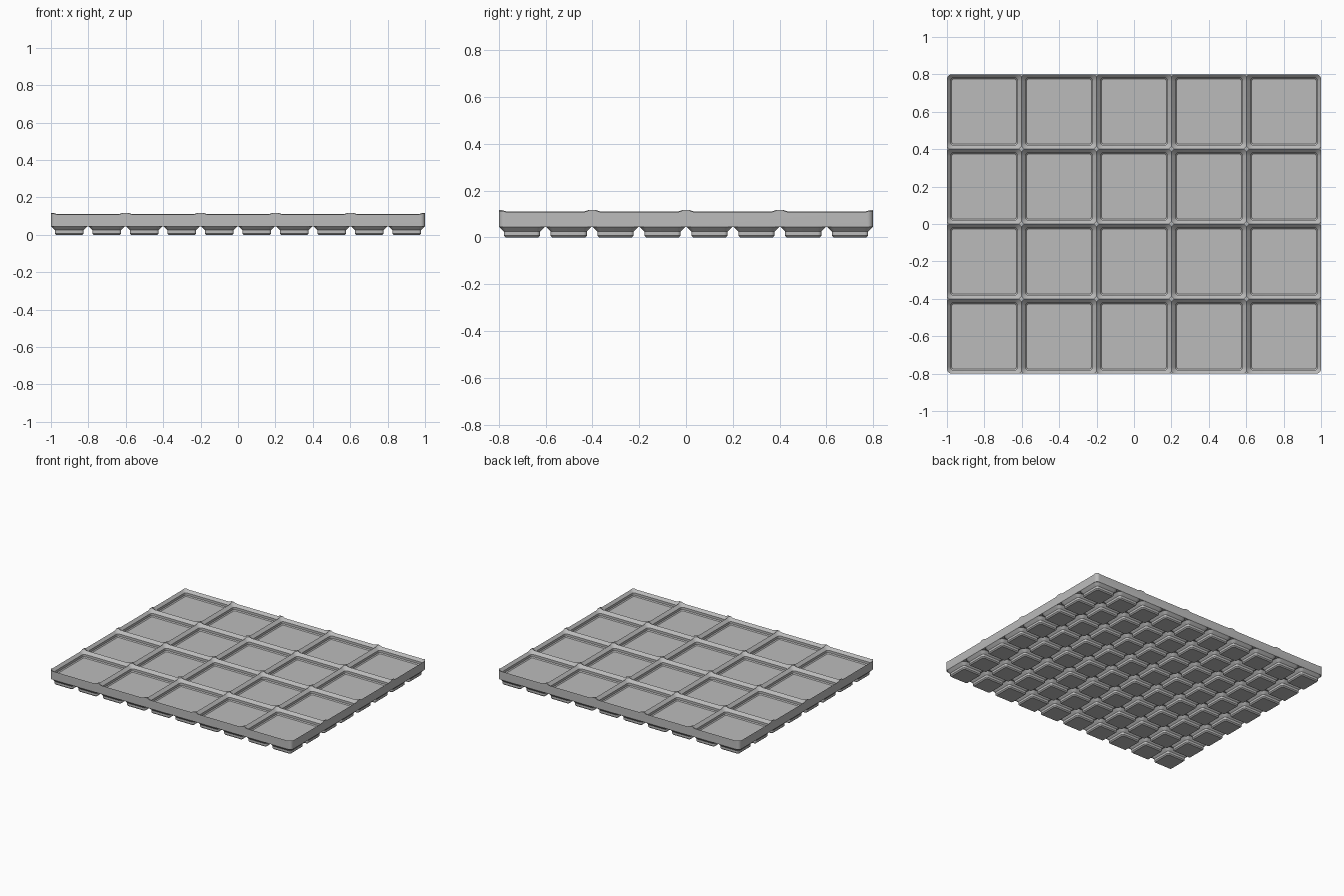
import bpy, bmesh, math

if "Cube" in bpy.data.objects:
    bpy.data.objects.remove(bpy.data.objects["Cube"])

S = 2 / 209.5          # millimetres to model units
CELL = 42              # pitch of the trays
COLS, ROWS = 5, 4
SEGMENTS = 6           # steps per rounded corner

grey = bpy.data.materials.new("grey plastic")
grey.use_nodes = True
colour = (0.5, 0.5, 0.5, 1)
grey.diffuse_color = colour
grey.node_tree.nodes["Principled BSDF"].inputs["Base Color"].default_value = colour


def ring(bm, cx, cy, w, d, r, z):
    """Rounded rectangle of vertices at height z."""
    verts = []
    for q, (sx, sy) in enumerate([(1, 1), (-1, 1), (-1, -1), (1, -1)]):
        for i in range(SEGMENTS + 1):
            a = (q + i / SEGMENTS) * math.pi / 2
            x = cx + sx * (w / 2 - r) + r * math.cos(a)
            y = cy + sy * (d / 2 - r) + r * math.sin(a)
            verts.append(bm.verts.new((x * S, y * S, z * S)))
    return verts


def loft(bm, cx, cy, w, d, radius, levels):
    """Closed solid through (height, inset) levels, listed bottom to top."""
    rings = [ring(bm, cx, cy, w - 2 * i, d - 2 * i, radius - i, z) for z, i in levels]
    bm.faces.new(rings[0][::-1])
    bm.faces.new(rings[-1])
    for low, high in zip(rings, rings[1:]):
        for k in range(len(low)):
            n = (k + 1) % len(low)
            bm.faces.new((low[k], low[n], high[n], high[k]))


def make(name, bm):
    mesh = bpy.data.meshes.new(name)
    bm.to_mesh(mesh)
    bm.free()
    mesh.materials.append(grey)
    obj = bpy.data.objects.new(name, mesh)
    bpy.context.collection.objects.link(obj)
    return obj


def grid(cols, rows, pitch):
    for i in range(cols):
        for j in range(rows):
            yield (i - (cols - 1) / 2) * pitch, (j - (rows - 1) / 2) * pitch


def smooth(obj):
    bpy.ops.object.select_all(action="DESELECT")
    obj.select_set(True)
    bpy.context.view_layer.objects.active = obj
    bpy.ops.object.shade_smooth_by_angle(angle=math.radians(25))


# Tray body
bm = bmesh.new()
loft(bm, 0, 0, COLS * CELL - 0.5, ROWS * CELL - 0.5, 2.5, [(4.75, 0), (12.3, 0)])
body = make("tray_body", bm)

# Stepped pockets, which meet in sharp ridges between the cells
bm = bmesh.new()
pocket = [(7, 2.85), (7.7, 2.15), (9.5, 2.15), (11.65, 0), (12.6, -0.95)]
for x, y in grid(COLS, ROWS, CELL):
    loft(bm, x, y, CELL, CELL, 4, pocket)
cutter = make("pocket_cutter", bm)
cutter.hide_render = True

cut = body.modifiers.new("pockets", "BOOLEAN")
cut.operation = "DIFFERENCE"
cut.solver = "EXACT"
cut.use_self = True
cut.object = cutter
bpy.context.view_layer.objects.active = body
bpy.ops.object.modifier_apply(modifier=cut.name)
bpy.data.objects.remove(cutter)
smooth(body)

# Half-pitch feet underneath
bm = bmesh.new()
foot = [(0, 2.95), (0.8, 2.15), (2.6, 2.15), (4.75, 0)]
for x, y in grid(COLS * 2, ROWS * 2, CELL / 2 - 0.0):
    loft(bm, x, y, CELL / 2 - 0.5, CELL / 2 - 0.5, 3.75, foot)
smooth(make("feet", bm))
